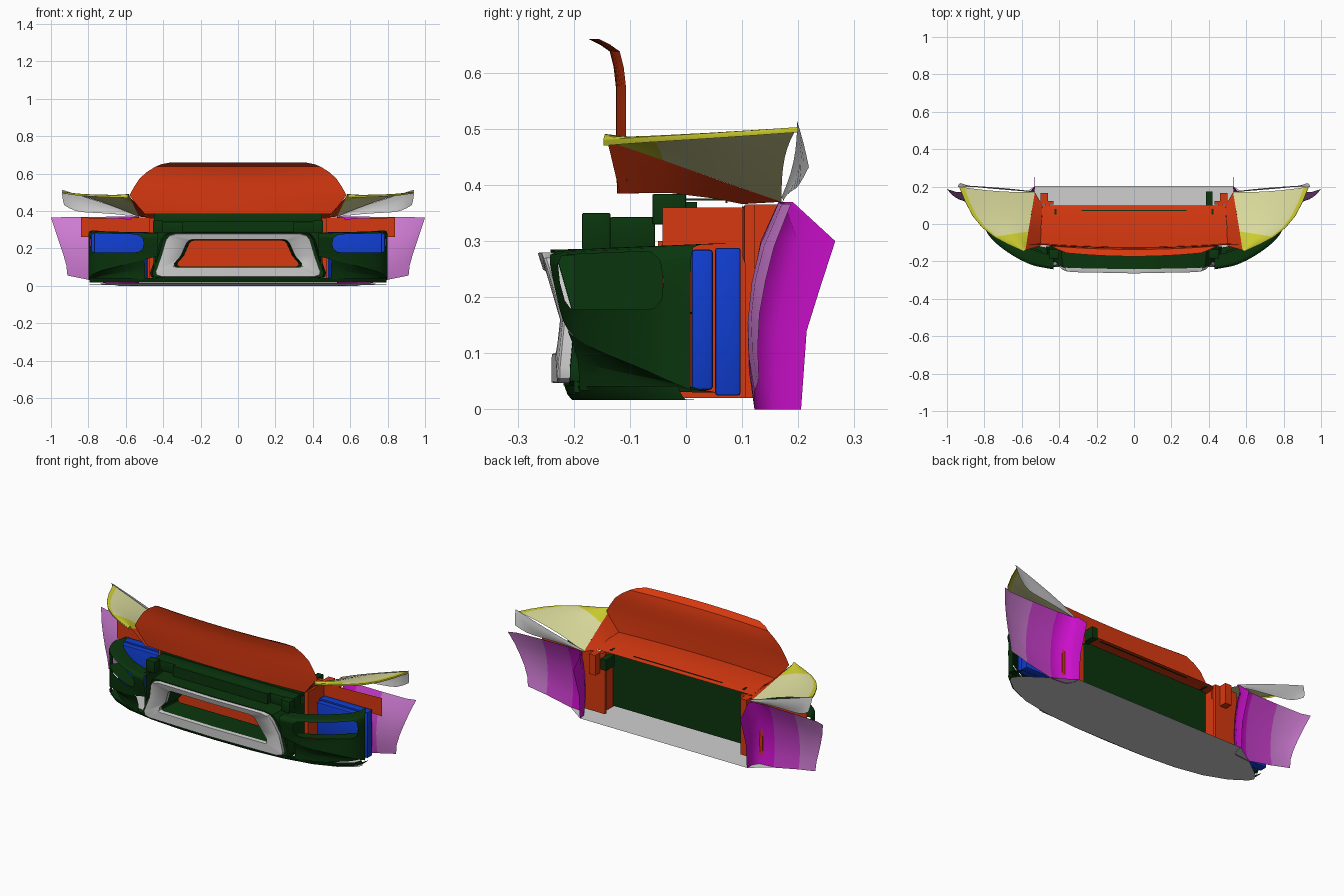
import bpy, bmesh, math
from mathutils import Vector

if "Cube" in bpy.data.objects:
    bpy.data.objects.remove(bpy.data.objects["Cube"])

def material(name, rgb):
    m = bpy.data.materials.new(name)
    m.diffuse_color = (*rgb, 1)
    m.use_nodes = True
    m.node_tree.nodes["Principled BSDF"].inputs["Base Color"].default_value = m.diffuse_color
    return m

ORANGE = material("orange", (0.68, 0.04, 0.005))
GREEN = material("dark_green", (0.003, 0.036, 0.004))
BLUE = material("blue", (0.005, 0.046, 0.62))
PURPLE = material("purple", (0.6, 0.005, 0.6))
MAUVE = material("mauve", (0.58, 0.05, 0.6))
PINK = material("pink", (0.62, 0.2, 0.65))
YELLOW = material("yellow", (0.62, 0.62, 0.03))
PALE = material("pale_yellow", (0.72, 0.72, 0.34))

def finish(name, bm, mat=None, mirror=False, subsurf=0, angle=35):
    bmesh.ops.recalc_face_normals(bm, faces=bm.faces)
    me = bpy.data.meshes.new(name)
    bm.to_mesh(me)
    bm.free()
    ob = bpy.data.objects.new(name, me)
    bpy.context.collection.objects.link(ob)
    for m in (mat if isinstance(mat, list) else [mat] if mat else []):
        me.materials.append(m)
    bpy.ops.object.select_all(action='DESELECT')
    ob.select_set(True)
    bpy.context.view_layer.objects.active = ob
    bpy.ops.object.shade_smooth_by_angle(angle=math.radians(angle))
    if subsurf:
        s = ob.modifiers.new("smooth", 'SUBSURF')
        s.levels = s.render_levels = subsurf
        s.boundary_smooth = 'PRESERVE_CORNERS'
    if mirror:
        ob.modifiers.new("mirror", 'MIRROR')
    return ob

def sheet(name, rows, mat=None, skip=(), closed=False, slot=None, **kw):
    """Surface lofted through rows of points; skip holds (row, column) holes, slot picks a material."""
    bm = bmesh.new()
    v = [[bm.verts.new(p) for p in r] for r in rows]
    n = len(rows[0])
    for i in range(len(rows) - 1):
        for j in range(n if closed else n - 1):
            if (i, j) not in skip:
                k = (j + 1) % n
                f = bm.faces.new((v[i][j], v[i][k], v[i + 1][k], v[i + 1][j]))
                f.material_index = slot(i, j) if slot else 0
    return finish(name, bm, mat, **kw)

def box(name, lo, hi, mat=None, bevel=0, mirror=False):
    bm = bmesh.new()
    bmesh.ops.create_cube(bm, size=1)
    for v in bm.verts:
        v.co = [lo[i] + (v.co[i] + 0.5) * (hi[i] - lo[i]) for i in range(3)]
    if bevel:
        bmesh.ops.bevel(bm, geom=bm.edges[:], offset=bevel, segments=2, affect='EDGES', profile=0.5)
    return finish(name, bm, mat, mirror=mirror)

def lerp(a, b, t):
    return tuple(Vector(a).lerp(Vector(b), t))

# Floor tray: D-shaped plan
half = [(0.53, 0.203), (0.66, 0.115), (0.77, 0.03), (0.795, -0.01), (0.78, -0.04), (0.70, -0.10),
        (0.58, -0.15), (0.42, -0.18), (0.22, -0.195)]
plan = half + [(-x, y) for x, y in reversed(half)]
bm = bmesh.new()
bm.faces.new([bm.verts.new((x, y, 0.008 * (0.203 - y) / 0.2)) for x, y in plan])
finish("floor_tray", bm)

# Lower lip of the bumper, following the floor front
lip = [(0.795, 0.0), (0.78, -0.04), (0.70, -0.105), (0.58, -0.155), (0.42, -0.185), (0.22, -0.20), (0, -0.203)]
sheet("lower_lip", [[(x, y + dy, z) for x, y in lip]
      for dy, z in ((0.05, 0.018), (0, 0.017), (-0.008, 0.026), (-0.014, 0.042))], GREEN, mirror=True)

# Grille surround: ring leaning in two halves, curved in plan
def face_y(x, z):
    lean = -0.23 - 0.034 * max(0, z - 0.16) / 0.12 - 0.01 * min(1, max(0, 0.155 - z) / 0.06)
    return lean + 0.06 * x * x

outer = [(0, .28), (.33, .28), (.365, .27), (.385, .245), (.41, .16), (.44, .075), (.435, .055), (.41, .047), (0, .047)]
inner = [(0, .247), (.24, .247), (.262, .242), (.275, .228), (.305, .16), (.34, .12), (.34, .106), (.325, .1), (0, .1)]

def full(loop):
    return loop + [(-x, z) for x, z in reversed(loop[1:-1])]

def ring(loop, dy, s=1.0):
    return [(x * s, face_y(x, z) + dy, 0.165 + (z - 0.165) * s) for x, z in full(loop)]

sheet("grille_surround", [ring(outer, 0.025), ring(outer, 0.004), ring(outer, 0, .985),
      ring(inner, 0, 1.02), ring(inner, 0.004), ring(inner, 0.025)], closed=True)

# Bumper centre: panel behind the surround and the intake tunnel
def flat(loop, y, s=1.0):
    return [(x * s, y, 0.165 + (z - 0.165) * s) for x, z in full(loop)]

sheet("bumper_centre", [flat(outer, -0.12, 1.07), ring(outer, 0.022, 1.04),
      ring(inner, 0.022, 1.0), flat(inner, -0.08, 0.95)], GREEN, closed=True)

# Bumper corner pods: plan curve with a lamp hole, tapering lower edge
pod = [(.43, -.247), (.50, -.235), (.57, -.212), (.64, -.175), (.71, -.128), (.765, -.08), (.79, -.04), (.80, .008)]
n = len(pod) - 1

def pod_row(z0, z1, inset=0.0, lean=0.0):
    return [(x - inset * 0.6 * j / n, y + inset + lean * (1 - j / n), z0 + (z1 - z0) * j / n)
            for j, (x, y) in enumerate(pod)]

hole = {(2, j) for j in range(1, n - 1)}
sheet("bumper_corner", [pod_row(.283, .296, .08), pod_row(.283, .296, .006), pod_row(.272, .285),
      pod_row(.178, .178, 0, .022), pod_row(.168, .155, 0, .025), pod_row(.158, .035, 0, .028)],
      GREEN, skip=hole, mirror=True, subsurf=1)
# Lamp recess ledges and the concave lower intake skin
sheet("lamp_recess_floor", [pod_row(.178, .178, .004, .022)[1:-1], pod_row(.17, .17, .09)[1:-1]], GREEN, mirror=True)
sheet("intake_skin", [pod_row(.158, .035, 0, .028)[1:], pod_row(.10, .032, .045)[1:], pod_row(.035, .03, .045)[1:]],
      GREEN, mirror=True, subsurf=1)
box("pod_inner_wall", (.44, -.2, .03), (.452, -.04, .285), GREEN, mirror=True)

# Cross beam and cooler panel behind the bumper
box("beam_front", (-.30, -.16, .285), (.30, -.135, .345), GREEN)
box("beam", (-.44, -.135, .285), (.44, -.055, .343), GREEN, 0.003)
box("beam_bracket", (.40, -.185, .285), (.455, -.135, .35), GREEN, 0.002, True)
box("cooler_frame", (-.45, -.06, .33), (.45, .0, .384), GREEN, 0.003)
box("cooler_panel", (-.45, .0, .025), (.45, .02, .37), GREEN)
box("cooler_front", (-.36, -.05, .06), (.36, -.04, .30), ORANGE)
box("rear_tab", (.385, .1, .30), (.42, .175, .362), GREEN)

# Side ducts: stepped blue coolers
box("side_cooler_front", (.49, .01, .035), (.77, .048, .285), BLUE, 0.006, True)
box("side_cooler_rear", (.48, .052, .025), (.785, .097, .288), BLUE, 0.004, True)

# Orange structure beside the coolers
box("side_plate", (.45, -.042, .02), (.475, .105, .36), ORANGE, mirror=True)
box("rear_post", (.43, .105, .02), (.57, .122, .365), ORANGE, mirror=True)
box("post_fin", (.46, .12, .25), (.50, .165, .365), ORANGE, mirror=True)
sheet("upper_bracket", [[(.42, .10, .345), (.47, .10, .355), (.84, .105, .365)],
      [(.42, .10, .29), (.50, .10, .275), (.84, .105, .26)]], ORANGE, mirror=True)

# Hood upright: curved panel with a forward lip
cols = 16
ts = [2 * j / cols - 1 for j in range(cols + 1)]
prof = [(.385, .50, -.105), (.43, .54, -.106), (.485, .58, -.107), (.53, .555, -.107), (.575, .525, -.107),
        (.61, .485, -.111), (.638, .44, -.118), (.65, .41, -.135), (.66, .36, -.155)]
sheet("hood_upright", [[(w * t, y - .018 * (1 - t * t), z) for t in ts] for z, w, y in prof], ORANGE)

# Hood floor, its flared sides and slots
sheet("hood_floor", [[(.50 * t, -.105 - .018 * (1 - t * t), .385) for t in ts],
      [(.495 * t, 0, .3865) for t in ts], [(.49 * t, .1, .366) for t in ts]], ORANGE)
fender_in = [(.58, -.14, .478), (.565, -.04, .444), (.548, .06, .408), (.53, .17, .37)]
floor_edge = [(.50, -.118, .385), (.497, -.03, .386), (.493, .05, .376), (.49, .1, .366)]
sheet("hood_side", [fender_in, floor_edge], ORANGE, mirror=True)
box("hood_slot", (-.28, .07, .368), (.28, .074, .374), GREEN)
box("hood_side_slot", (.415, .0, .372), (.425, .08, .376), GREEN, mirror=True)

# Fender skins: high outer edge, low rear inner corner, bowed wheel-side edge
fender_out = [(.59, -.147, .482), (.76, -.075, .488), (.875, .035, .494), (.938, .2, .506)]
rows = []
for i, (a, b) in enumerate(zip(fender_in, fender_out)):
    bow = (0, 0, 0, .01)[i]
    r = []
    for t in (0, .25, .5, .75, .95, 1):
        x, y, z = lerp(a, b, t)
        r.append((x, y - bow * math.sin(math.pi * t), z + .012 * math.sin(math.pi * t)))
    rows.append(r + [(b[0] - .004, b[1], b[2] - .012)])
sheet("fender_skin", rows, [YELLOW, PALE], slot=lambda i, j: int(i > 0 and j < 4), mirror=True, subsurf=1)

# Grey wheel-arch strip closing the fender at the back
sheet("fender_arch_strip", [
    [(.53, .17, .378), (.64, .187, .418), (.78, .196, .462), (.89, .198, .498), (.942, .198, .514)],
    [(.53, .175, .372), (.65, .19, .40), (.80, .203, .43), (.90, .208, .46), (.94, .21, .475)],
    [(.53, .17, .368), (.65, .18, .384), (.80, .192, .392), (.87, .2, .395), (.93, .219, .432)]],
    mirror=True, subsurf=1)

# Wheel-arch liners: swept sheet with a rear inner flange
liner = [(0, .055, .205, .122, .912, .13), (.07, .11, .21, .112, .918, .128), (.14, .17, .215, .11, .935, .131),
         (.22, .23, .24, .117, .955, .142), (.30, .29, .266, .133, .975, .157), (.37, .366, .19, .165, 1.0, .187)]
rows = []
for zi, zo, yf, y, xo, yo in liner:
    pts = [(.53, yf), (.533, (yf + y) / 2), (.555, y + .008), (.64, y), (.80, y), (.90 * xo + .05, y + .006), (xo, yo)]
    rows.append([(px, py, zi + (zo - zi) * max(0, (px - .64) / (xo - .64))) for px, py in pts])
sheet("wheel_liner", rows, [PURPLE, MAUVE, PINK], slot=lambda i, j: (0, 0, 0, 1, 2, 2)[j], mirror=True, angle=80)
